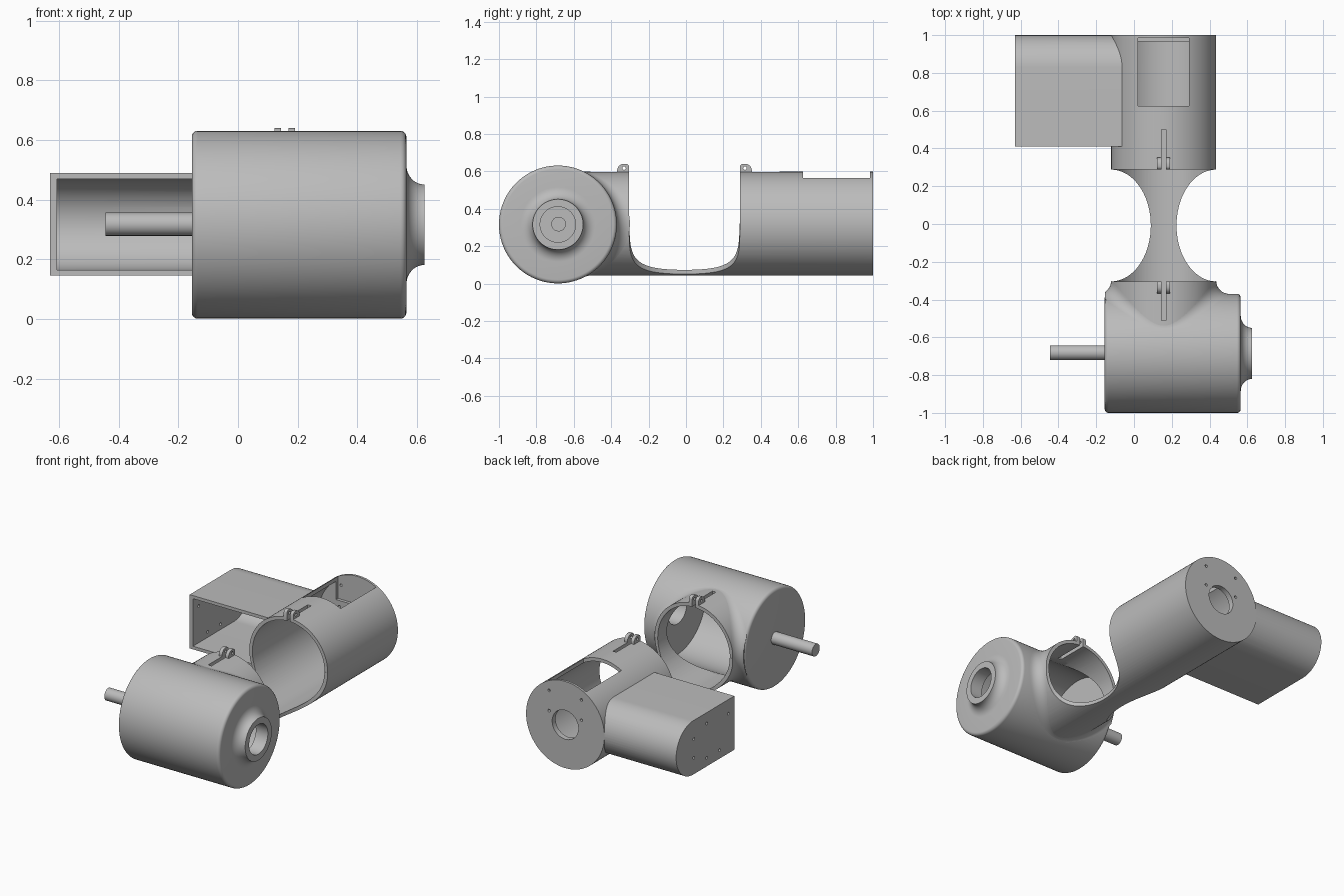
import bpy, bmesh
from math import pi, sin, cos, sqrt, radians
from mathutils import Matrix, Vector

if "Cube" in bpy.data.objects:
    bpy.data.objects.remove(bpy.data.objects["Cube"])

grey = bpy.data.materials.new("plain grey")
grey.use_nodes = True
grey.diffuse_color = (0.5, 0.5, 0.5, 1)
grey.node_tree.nodes["Principled BSDF"].inputs["Base Color"].default_value = (0.5, 0.5, 0.5, 1)

# Main dimensions: tube axis, tube radius, housing axis, housing radius, fillet
TX, TZ, TR, BORE = 0.157, 0.32, 0.278, 0.256
HY, HZ, HR, FIL = -0.685, 0.316, 0.315, 0.07
GAP_Y, GAP = -0.008, 0.296


def make(name, bm):
    bmesh.ops.recalc_face_normals(bm, faces=bm.faces)
    mesh = bpy.data.meshes.new(name)
    bm.to_mesh(mesh)
    bm.free()
    mesh.materials.append(grey)
    ob = bpy.data.objects.new(name, mesh)
    bpy.context.collection.objects.link(ob)
    return ob


def prism(name, points, axis, lo, hi):
    """Extrude a closed 2D outline along x or z."""
    bm = bmesh.new()
    place = {"x": lambda a, b: (lo, a, b), "z": lambda a, b: (a, b, lo)}[axis]
    face = bm.faces.new([bm.verts.new(place(a, b)) for a, b in points])
    moved = bmesh.ops.extrude_face_region(bm, geom=[face])["geom"]
    shift = Vector((hi - lo, 0, 0)) if axis == "x" else Vector((0, 0, hi - lo))
    bmesh.ops.translate(bm, vec=shift, verts=[v for v in moved if isinstance(v, bmesh.types.BMVert)])
    return make(name, bm)


def block(name, x, y, z):
    return prism(name, [(x[0], y[0]), (x[1], y[0]), (x[1], y[1]), (x[0], y[1])], "z", *z)


def rod(name, r, axis, lo, hi, a, b, n=96):
    """Cylinder along x or y; a, b are the other two coordinates."""
    mid = (lo + hi) / 2
    pos, turn = (((mid, a, b), "Y") if axis == "x" else ((a, mid, b), "X"))
    bm = bmesh.new()
    bmesh.ops.create_cone(bm, cap_ends=True, segments=n, radius1=r, radius2=r, depth=hi - lo,
                          matrix=Matrix.Translation(pos) @ Matrix.Rotation(pi / 2, 4, turn))
    return make(name, bm)


def cut(ob, cutters):
    """Subtract every cutter from ob and discard the cutters."""
    for c in cutters:
        mod = ob.modifiers.new("cut", "BOOLEAN")
        mod.operation, mod.solver, mod.object = "DIFFERENCE", "EXACT", c
    graph = bpy.context.evaluated_depsgraph_get()
    mesh = bpy.data.meshes.new_from_object(ob.evaluated_get(graph))
    ob.modifiers.clear()
    ob.data = mesh
    for c in cutters:
        bpy.data.objects.remove(c)


def arc(cx, cy, rx, ry, start, end, n):
    angles = [radians(start + (end - start) * i / n) for i in range(n + 1)]
    return [(cx + rx * cos(t), cy + ry * sin(t)) for t in angles]


def clamp_slit():
    return block("slit", (0.145, 0.169), (-0.51, 0.5), (0.5, 0.7))


# Long tube with closed rear end, open window, clamp slit and saddle gap
tube = rod("main_tube", TR, "y", HY, 1, TX, TZ)
cutters = [
    rod("bore", BORE, "y", HY - 0.1, 0.965, TX, TZ),
    rod("housing_space", 0.3, "x", -0.6, 0.9, HY, HZ),
    rod("cap_hole", 0.093, "y", 0.9, 1.1, TX, TZ, 48),
    block("window", (0.02, 0.29), (0.625, 0.985), (0.42, 0.8)),
    block("upper_gap", (-0.4, 0.8), (GAP_Y - GAP, GAP_Y + GAP), (TZ, 0.8)),
    clamp_slit(),
]
for side in (-1, 1):
    cutters.append(prism("side_gap", arc(TX + side * TR, GAP_Y, 0.21, GAP, 0, 360, 72)[:-1], "z", -0.1, TZ + 0.01))
    for z in (0.38, 0.51):
        cutters.append(rod("screw_hole", 0.009, "y", 0.9, 1.1, TX + side * 0.115, z, 16))
cut(tube, cutters)

# Hollow drum housing with rounded rims and a flared collar, turned about its axis
profile = [(-0.155, 0)] + arc(-0.135, HR - 0.02, 0.02, 0.02, 180, 90, 5)
profile += arc(0.545, HR - 0.02, 0.02, 0.02, 90, 0, 5)
profile += arc(0.625, 0.2, 0.06, 0.065, 180, 270, 10)
profile += [(0.625, 0.095), (0.54, 0.095), (0.54, 0.29), (-0.13, 0.29), (-0.13, 0)]
bm = bmesh.new()
verts = [bm.verts.new((x, HY, HZ + r)) for x, r in profile]
edges = [bm.edges.new(pair) for pair in zip(verts, verts[1:])]
bmesh.ops.spin(bm, geom=verts + edges, cent=(0, HY, HZ), axis=(1, 0, 0), angle=2 * pi, steps=96)
bmesh.ops.remove_doubles(bm, verts=bm.verts, dist=0.0001)
housing = make("drum_housing", bm)
cut(housing, [rod("bore", BORE, "y", HY, 0, TX, TZ), clamp_slit()])

# Rolling-ball fillet blending tube into drum
bm = bmesh.new()
rings = []
STEPS = 10
for i in range(96):
    t = 2 * pi * i / 96
    up = (TR + FIL) * sin(t)
    c = Vector(((TR + FIL) * cos(t), sqrt((HR + FIL) ** 2 - up ** 2), up))
    to_tube = Vector((-cos(t), 0, -sin(t)))
    to_drum = Vector((0, -c.y, -c.z)).normalized()
    ring = []
    for k in range(STEPS + 1):
        p = c + to_tube.slerp(to_drum, k / STEPS) * FIL
        ring.append(bm.verts.new((max(p.x + TX, -0.154), p.y + HY, p.z + HZ + (TZ - HZ) * (1 - k / STEPS))))
    rings.append(ring)
for a, b in zip(rings, rings[1:] + rings[:1]):
    for k in range(STEPS):
        bm.faces.new((a[k], a[k + 1], b[k + 1], b[k]))
make("blend_fillet", bm)

# Drive shaft
rod("drive_shaft", 0.039, "x", -0.445, -0.12, -0.681, 0.318, 48)

# Side box with a half-round rear end, open at the front
BZ = 0.3175


def box_outline(front, half):
    return [(front, BZ - half), *arc(0.8275, BZ, half, half, -90, 90, 32), (front, BZ + half)]


side_box = prism("side_box", box_outline(0.41, 0.1725), "x", -0.63, 0)
cutters = [prism("box_space", box_outline(0.3, 0.1525), "x", -0.607, 0.1),
           rod("tube_space", TR - 0.002, "y", 0, 1.2, TX, TZ)]
for y, z in ((0.47, 0.4), (0.69, 0.42), (0.82, 0.37), (0.56, 0.2), (0.69, 0.2), (0.82, 0.25)):
    cutters.append(rod("screw_hole", 0.009, "x", -0.7, -0.58, y, z, 16))
cut(side_box, cutters)

# Clamp lugs: a pair on each side of the gap
for label, edge, d in (("front", GAP_Y - GAP, -1), ("rear", GAP_Y + GAP, 1)):
    for side, x in (("right", 0.123), ("left", 0.169)):
        shape = [(0, 0.585), (0, 0.625)] + arc(0.018, 0.622, 0.018, 0.018, 150, 90, 4)
        shape += arc(0.028, 0.605, 0.036, 0.035, 90, 0, 8) + [(0.064, 0.585)]
        lug = prism(f"{label}_{side}_lug", [(edge + d * y, z) for y, z in shape], "x", x, x + 0.022)
        cut(lug, [rod("lug_hole", 0.009, "x", x - 0.1, x + 0.1, edge + d * 0.027, 0.617, 16)])

# Smooth round surfaces, keep hard edges
for ob in bpy.context.collection.objects:
    if ob.type == "MESH" and grey.name in ob.data.materials:
        bpy.ops.object.select_all(action="DESELECT")
        ob.select_set(True)
        bpy.context.view_layer.objects.active = ob
        bpy.ops.object.shade_smooth_by_angle(angle=radians(30))
